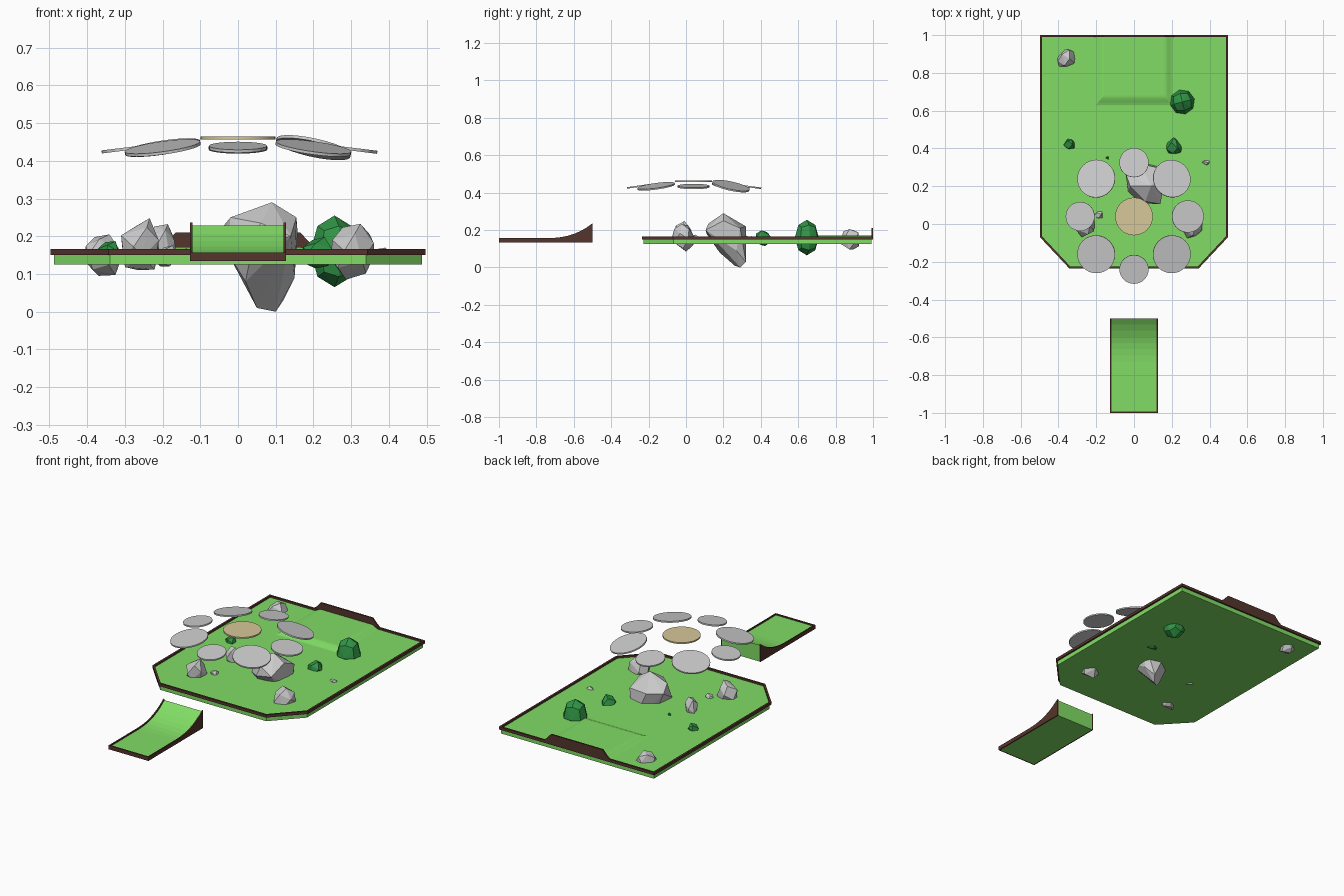
import bpy, bmesh, math, random
from mathutils import Vector, Matrix

if "Cube" in bpy.data.objects:
    bpy.data.objects.remove(bpy.data.objects["Cube"])


def material(name, col):
    m = bpy.data.materials.new(name)
    m.diffuse_color = (*col, 1)
    m.use_nodes = True
    m.node_tree.nodes["Principled BSDF"].inputs["Base Color"].default_value = m.diffuse_color
    return m


GRASS = material("grass", (0.22, 0.72, 0.13))
BROWN = material("brown", (0.09, 0.035, 0.025))
LEAF = material("leaf", (0.03, 0.3, 0.06))
SAND = material("sand", (0.68, 0.58, 0.32))


def finish(name, bm, mat=None):
    bmesh.ops.recalc_face_normals(bm, faces=bm.faces)
    me = bpy.data.meshes.new(name)
    bm.to_mesh(me)
    bm.free()
    ob = bpy.data.objects.new(name, me)
    bpy.context.collection.objects.link(ob)
    if mat:
        me.materials.append(mat)
    return ob


def prism(name, pts, offset, mat):
    """Extrude a flat outline (3D points) along offset."""
    bm = bmesh.new()
    f = bm.faces.new([bm.verts.new(p) for p in pts])
    r = bmesh.ops.extrude_face_region(bm, geom=[f])
    bmesh.ops.translate(bm, vec=offset, verts=[v for v in r["geom"] if isinstance(v, bmesh.types.BMVert)])
    return finish(name, bm, mat)


def bridge_rings(bm, rings, closed=False):
    n = len(rings[0])
    pairs = list(zip(rings, rings[1:])) + ([(rings[-1], rings[0])] if closed else [])
    for a, b in pairs:
        for i in range(n):
            j = (i + 1) % n
            bm.faces.new((a[i], a[j], b[j], b[i]))


# Main board: rectangle with clipped front corners
def outline(g):
    half = [(0.34 + g * 0.4, -0.228 - g), (0.49 + g, -0.068 - g * 0.4), (0.49 + g, 0.993 + g)]
    return half + [(-x, y) for x, y in reversed(half)]


prism("board", [(x, y, 0.125) for x, y in outline(-0.002)], (0, 0, 0.031), GRASS)

# Brown rim around the board
bm = bmesh.new()
rings = [[bm.verts.new((x, y, z)) for x, y in outline(g)]
         for g, z in ((0.007, 0.15), (0.007, 0.166), (-0.004, 0.166), (-0.004, 0.15))]
bridge_rings(bm, rings, closed=True)
finish("board_rim", bm, BROWN)

# Raised rear lip
prism("rear_lip", [(-0.22, 0.991, 0.16), (0.22, 0.991, 0.16), (0.195, 0.991, 0.178), (0.165, 0.991, 0.21),
                   (-0.165, 0.991, 0.21), (-0.195, 0.991, 0.178)], (0, 0.009, 0), BROWN)

# Gentle raised plateau at the back, with softly rounded slopes
bm = bmesh.new()
rings = []
for k in range(7):
    t = k / 6
    z = 0.155 + 0.017 * t * t * (3 - 2 * t)
    w, y0 = 0.21 - 0.05 * t, 0.62 + 0.06 * t
    rings.append([bm.verts.new(p) for p in ((-w, y0, z), (w, y0, z), (w, 0.992, z), (-w, 0.992, z))])
bridge_rings(bm, rings)
bm.faces.new(rings[-1])
bm.faces.new(rings[0])
finish("plateau", bm, GRASS)

# Curved ramp in front: green core with brown sides and lip
curve = [(-0.76 + 0.26 * t, 0.15 + 0.079 * t ** 2.6) for t in [i / 8 for i in range(9)]]


def ramp_profile(x, y0, lift, base):
    return ([(x, y0, base), (x, y0, 0.15 + lift)] +
            [(x, y, z + lift) for y, z in curve] + [(x, -0.5, base)])


prism("ramp", ramp_profile(-0.12, -0.993, 0, 0.134), (0.24, 0, 0), GRASS)
for side, x in (("left", -0.127), ("right", 0.12)):
    prism("ramp_side_" + side, ramp_profile(x, -1, 0.007, 0.134), (0.007, 0, 0), BROWN)
prism("ramp_lip", [(-0.12, -1, 0.134), (0.12, -1, 0.134), (0.12, -1, 0.157), (-0.12, -1, 0.157)],
      (0, 0.007, 0), BROWN)

# Floating discs, tilted down and outward around a central one
CENTRE = Vector((0, 0.04, 0))


def disc(name, x, y, z, r, tilt, mat=None):
    bm = bmesh.new()
    bmesh.ops.create_cone(bm, cap_ends=True, segments=32, radius1=r, radius2=r, depth=0.008)
    ob = finish(name, bm, mat)
    d = Vector((x, y, 0)) - CENTRE
    axis = Vector((-d.y, d.x, 0)) if d.length > 0.01 else Vector((1, 0, 0))
    ob.matrix_world = Matrix.Translation((x, y, z)) @ Matrix.Rotation(math.radians(tilt), 4, axis)
    for p in ob.data.polygons:
        p.use_smooth = len(p.vertices) == 4


disc("centre_disc", 0, 0.04, 0.46, 0.1, 0, SAND)
for i, (x, y, r, z, tilt) in enumerate([
        (-0.2, 0.24, 0.101, 0.435, 12), (0.2, 0.24, 0.101, 0.435, 17),
        (-0.2, -0.16, 0.101, 0.434, 11), (0.2, -0.16, 0.101, 0.434, 11),
        (0, 0.325, 0.078, 0.434, 8), (0, -0.24, 0.077, 0.436, 8),
        (-0.285, 0.04, 0.077, 0.433, 7), (0.285, 0.04, 0.085, 0.433, 7)]):
    disc(f"outer_disc_{i + 1}", x, y, z, r, tilt)


# Rocks and bushes: faceted convex hulls
def hull(name, pts, mat=None):
    bm = bmesh.new()
    for p in pts:
        bm.verts.new(p)
    r = bmesh.ops.convex_hull(bm, input=bm.verts)
    junk = {g for k in ("geom_interior", "geom_unused") for g in r[k] if isinstance(g, bmesh.types.BMVert)}
    bmesh.ops.delete(bm, geom=list(junk), context="VERTS")
    return finish(name, bm, mat)


def boulder(name, lo, hi, seed, mat=None, count=15):
    """Irregular hull fitted to the box lo..hi."""
    rng = random.Random(seed)
    pts = []
    for i in range(count):
        z = 1 - 2 * (i + 0.5) / count
        a = i * 2.4 + rng.uniform(-0.35, 0.35)
        r = math.sqrt(1 - z * z)
        pts.append(Vector((r * math.cos(a), r * math.sin(a), z)) * rng.uniform(0.88, 1.1))
    mn = [min(p[k] for p in pts) for k in range(3)]
    mx = [max(p[k] for p in pts) for k in range(3)]
    return hull(name, [[lo[k] + (p[k] - mn[k]) / (mx[k] - mn[k]) * (hi[k] - lo[k]) for k in range(3)]
                       for p in pts], mat)


hull("big_rock", [(0.09, 0.2, 0.29), (-0.02, 0.2, 0.25), (-0.045, 0.27, 0.22), (0.06, 0.12, 0.235),
                  (0.14, 0.105, 0.2), (0.155, 0.2, 0.25), (0.158, 0.29, 0.21), (0.03, 0.32, 0.22),
                  (-0.03, 0.17, 0.16), (0.15, 0.27, 0.09), (0.05, 0.26, 0.01), (0.1, 0.29, 0),
                  (0.02, 0.18, 0.08), (0.12, 0.32, 0.03), (0.04, 0.11, 0.18)])
boulder("left_rock", (-0.31, -0.07, 0.11), (-0.21, 0.035, 0.248), 2)
boulder("right_rock", (0.245, -0.075, 0.085), (0.362, 0.04, 0.233), 3)
boulder("back_rock", (-0.408, 0.83, 0.095), (-0.31, 0.925, 0.205), 4)
boulder("middle_rock", (-0.235, 0.205, 0.12), (-0.165, 0.275, 0.232), 5)
boulder("pebble_left", (-0.21, 0.03, 0.14), (-0.165, 0.067, 0.176), 6, None, 10)
boulder("pebble_right", (0.36, 0.313, 0.14), (0.4, 0.34, 0.17), 7, None, 10)
boulder("small_bush", (0.17, 0.37, 0.115), (0.255, 0.457, 0.198), 8, LEAF)
boulder("tiny_bush", (-0.373, 0.397, 0.125), (-0.31, 0.45, 0.187), 9, LEAF, 12)
boulder("sprout", (-0.15, 0.342, 0.145), (-0.133, 0.358, 0.168), 10, LEAF, 8)

# Large bush: subdivided cube rounded to an egg
rot = Matrix.Rotation(0.25, 3, "Z")
cube = [Vector((x, y, z)).normalized() for x in (-1, 0, 1) for y in (-1, 0, 1) for z in (-1, 0, 1) if x or y or z]
hull("large_bush", [rot @ Vector((p.x * 0.066, p.y * 0.066, p.z * 0.095)) + Vector((0.256, 0.646, 0.16))
                    for p in cube], LEAF)
